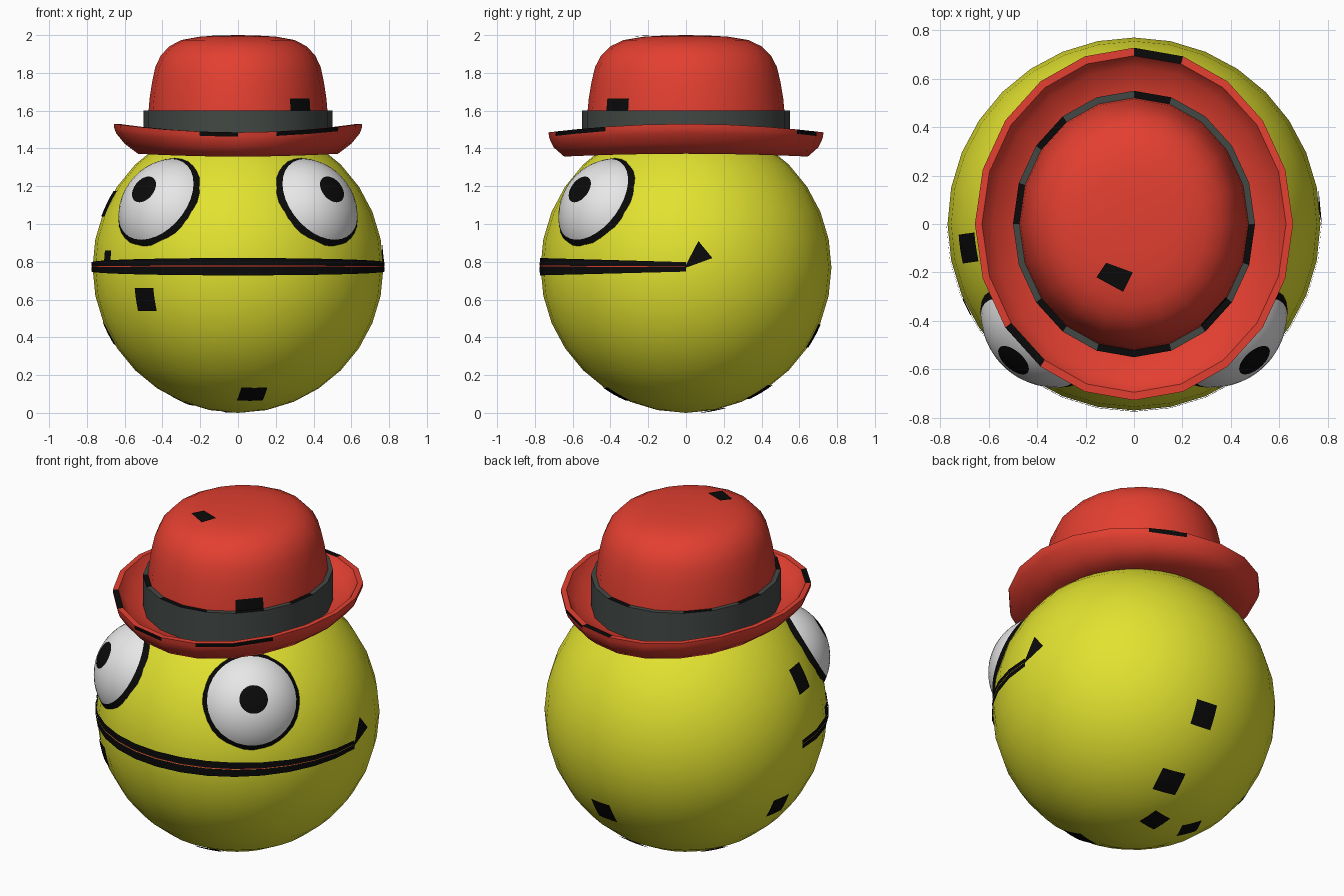
import bpy, bmesh, math
from mathutils import Vector, Matrix

if "Cube" in bpy.data.objects:
    bpy.data.objects.remove(bpy.data.objects["Cube"])


def material(name, rgb):
    m = bpy.data.materials.new(name)
    m.diffuse_color = (*rgb, 1)
    m.use_nodes = True
    m.node_tree.nodes["Principled BSDF"].inputs["Base Color"].default_value = m.diffuse_color
    return m


YELLOW = material("yellow", (0.76, 0.76, 0.03))
RED = material("red", (0.77, 0.05, 0.03))
GREY = material("dark grey", (0.055, 0.066, 0.06))
WHITE = material("white", (0.82, 0.82, 0.82))
BLACK = material("black", (0.003, 0.003, 0.003))

R = 0.77                      # head radius
C = Vector((0, 0, R))         # head centre


def finish(bm, name, mats, angle=50, recalc=True):
    if recalc:
        bmesh.ops.recalc_face_normals(bm, faces=bm.faces)
    me = bpy.data.meshes.new(name)
    bm.to_mesh(me)
    bm.free()
    ob = bpy.data.objects.new(name, me)
    bpy.context.collection.objects.link(ob)
    for m in mats:
        me.materials.append(m)
    bpy.ops.object.select_all(action='DESELECT')
    ob.select_set(True)
    bpy.context.view_layer.objects.active = ob
    bpy.ops.object.shade_smooth_by_angle(angle=math.radians(angle))
    return ob


def lathe(name, profile, segs, mats, pick=lambda ring, seg: 0, matrix=Matrix()):
    """Oval lathe; profile points are (rx, ry, z, extra height at the sides)."""
    bm = bmesh.new()
    rows = []
    for rx, ry, z, lift in profile:
        row = []
        for i in range(segs):
            a = -math.pi / 2 + 2 * math.pi * i / segs
            c, s = math.cos(a), math.sin(a)
            row.append(bm.verts.new((rx * c, ry * s, z + lift * c * c)))
        rows.append(row)
    for k in range(len(rows) - 1):
        for i in range(segs):
            j = (i + 1) % segs
            f = bm.faces.new((rows[k][i], rows[k][j], rows[k + 1][j], rows[k + 1][i]))
            f.material_index = pick(k, i)
    bmesh.ops.remove_doubles(bm, verts=bm.verts, dist=1e-5)
    bmesh.ops.recalc_face_normals(bm, faces=bm.faces)
    bm.transform(matrix)
    return finish(bm, name, mats, recalc=False)


def oval(points):
    return [(r, r * 1.1, z, 0) for r, z in points]


# head
bm = bmesh.new()
bmesh.ops.create_uvsphere(bm, u_segments=32, v_segments=16, radius=R,
                          matrix=Matrix.Translation(C))
finish(bm, "head", [YELLOW])

# eyes: domes on the head, with pupil, white and black outline
for side, sx in (("left", -1), ("right", 1)):
    d = Vector((sx * 0.5, -0.565, 0.415)).normalized()
    r, angles = 0.311, [0, 7, 14.5, 22, 30, 38, 45, 51.8, 57, 63]
    prof = [(r * math.sin(math.radians(a)), r * math.sin(math.radians(a)),
             r * math.cos(math.radians(a)), 0) for a in angles]
    mx = Matrix.Translation(C + d * 0.556) @ d.to_track_quat('Z', 'Y').to_matrix().to_4x4()
    lathe(side + "_eye", prof, 32, [WHITE, BLACK],
          lambda k, i: 1 if k < 2 or k > 6 else 0, mx)


# mouth: two lips and a thin red slit around the front half of the head
def mouth_strip(name, lo, hi, mat, rad):
    bm = bmesh.new()
    prev = None
    for i in range(17):
        a = math.pi + math.pi * i / 16
        w = abs(math.sin(a))
        pair = []
        for ends, mid in (lo, hi):
            z = ends + (mid - ends) * w
            q = math.sqrt(rad * rad - z * z)
            pair.append(bm.verts.new((q * math.cos(a), q * math.sin(a), R + z)))
        if prev:
            bm.faces.new((prev[0], pair[0], pair[1], prev[1]))
        prev = pair
    return finish(bm, name, [mat], recalc=False)


mouth_strip("upper_lip", (0.005, 0.010), (0.028, 0.05), BLACK, R + 0.005)
mouth_strip("lower_lip", (-0.022, -0.042), (0.003, 0.004), BLACK, R + 0.005)
mouth_strip("mouth_slit", (0.003, 0.004), (0.005, 0.010), RED, R + 0.003)

# upturned corner of the mouth
bm = bmesh.new()
corner = [Vector((0.765, y, z - R)).normalized() * (R + 0.007) + C
          for y, z in ((-0.01, 0.765), (0.14, 0.82), (0.066, 0.91))]
bm.faces.new([bm.verts.new(v) for v in corner])
finish(bm, "mouth_corner", [BLACK], recalc=False)

# black patches lying on the head: position from head centre, width, height
patches = [(-0.49, -0.57, -0.17, 0.13, 0.125), (0.075, -0.37, -0.67, 0.14, 0.14),
           (0.07, 0.67, -0.36, 0.13, 0.14), (0.078, 0.39, -0.66, 0.14, 0.14),
           (-0.024, 0.147, -0.754, 0.12, 0.12), (-0.28, 0.13, -0.70, 0.12, 0.12),
           (-0.677, 0.1, -0.35, 0.12, 0.13), (-0.69, -0.1, 0.34, 0.12, 0.15),
           (-0.685, -0.34, 0.06, 0.075, 0.06)]
bm = bmesh.new()
for x, y, z, w, h in patches:
    n = Vector((x, y, z)).normalized()
    u = Vector((-n.y, n.x, 0)).normalized()
    v = n.cross(u)
    g = [[bm.verts.new((n * R + u * w * (i / 4 - 0.5) + v * h * (j / 4 - 0.5)).normalized()
                       * (R + 0.004) + C) for i in range(5)] for j in range(5)]
    for j in range(4):
        for i in range(4):
            bm.faces.new((g[j][i], g[j][i + 1], g[j + 1][i + 1], g[j + 1][i]))
finish(bm, "head_patches", [BLACK], recalc=False)

# hat brim, curled up higher at the sides
brim = [(0.40, 0.44, 1.38, 0), (0.53, 0.645, 1.357, 0.015), (0.60, 0.70, 1.405, 0.02),
        (0.645, 0.718, 1.44, 0.04), (0.655, 0.725, 1.462, 0.045), (0.657, 0.728, 1.485, 0.045),
        (0.628, 0.695, 1.485, 0.045), (0.58, 0.65, 1.425, 0.03), (0.47, 0.52, 1.41, 0)]
lathe("hat_brim", brim, 20, [RED, BLACK],
      lambda k, i: int((k == 4 and i in (1, 2, 8, 19)) or (k == 5 and i in (9, 17))))

# hat band
lathe("hat_band", oval([(0.50, 1.40), (0.50, 1.60), (0.47, 1.60)]), 20, [GREY, BLACK],
      lambda k, i: int(k == 1 and i in (0, 2, 4, 9, 12, 14, 17, 19)))

# hat crown
crown = oval([(0.474, 1.595), (0.468, 1.665), (0.455, 1.75), (0.438, 1.83), (0.41, 1.89),
              (0.365, 1.94), (0.30, 1.974), (0.20, 1.992), (0.10, 1.998), (0, 2.0)])
lathe("hat_crown", crown, 20, [RED, BLACK], lambda k, i: int(k == 0 and i == 2))

# patch on top of the hat
bm = bmesh.new()
bm.faces.new([bm.verts.new((x, y, z)) for x, y, z in
              ((-0.155, -0.22, 1.995), (-0.045, -0.28, 1.993),
               (-0.005, -0.20, 1.999), (-0.115, -0.16, 1.999))])
finish(bm, "hat_patch", [BLACK], recalc=False)
